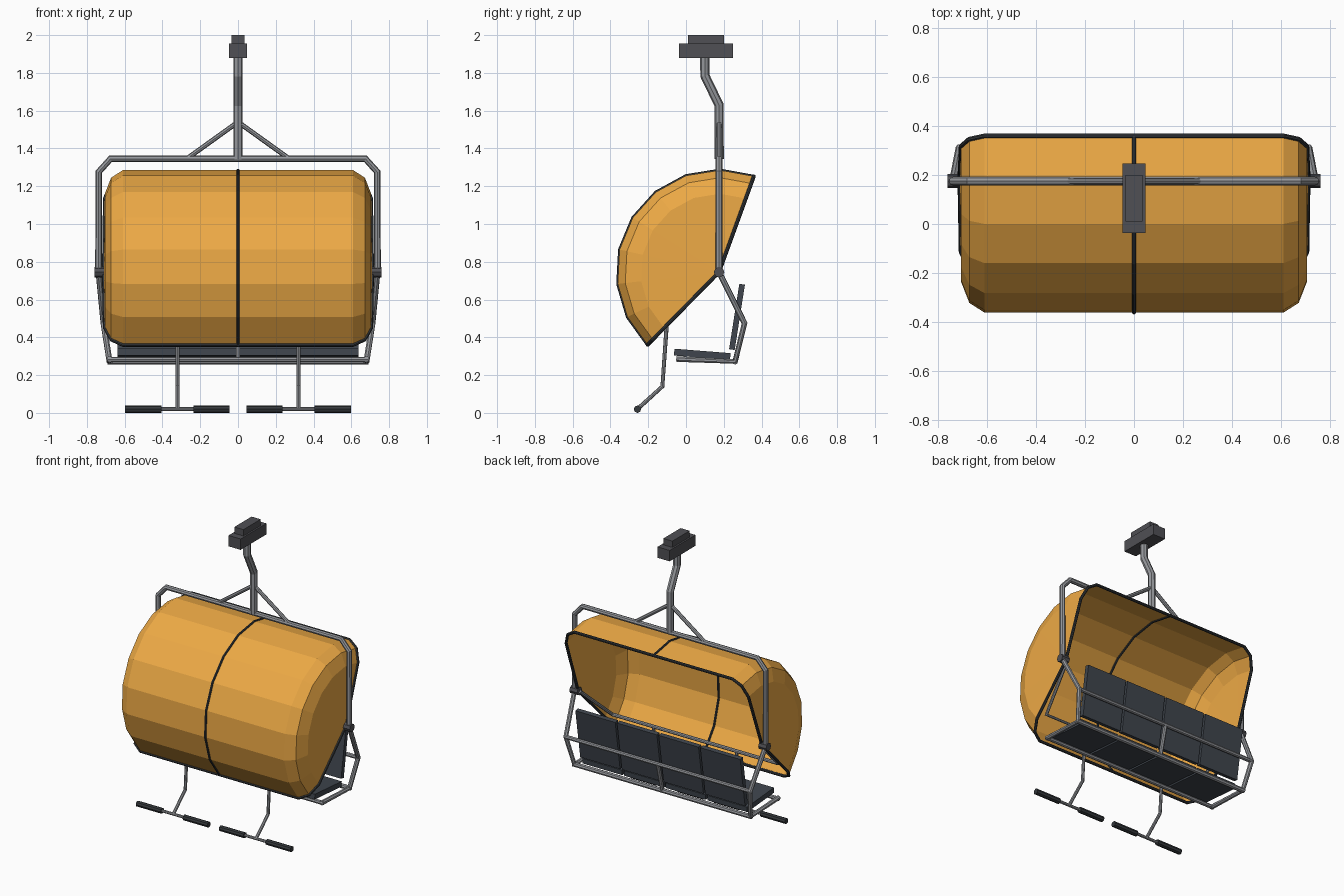
import bpy, bmesh, math
from mathutils import Matrix, Vector

if "Cube" in bpy.data.objects:
    bpy.data.objects.remove(bpy.data.objects["Cube"])


def material(name, r, g, b):
    m = bpy.data.materials.new(name)
    m.diffuse_color = (r, g, b, 1)
    m.use_nodes = True
    m.node_tree.nodes["Principled BSDF"].inputs["Base Color"].default_value = m.diffuse_color
    return m


STEEL = material("steel", 0.30, 0.31, 0.33)
DARK = material("dark_metal", 0.08, 0.08, 0.09)
RIM = material("rubber_trim", 0.035, 0.04, 0.045)
PAD = material("cushion", 0.05, 0.06, 0.075)
ORANGE = material("orange_shell", 0.85, 0.40, 0.06)


def mesh_object(name, bm, mat):
    bmesh.ops.recalc_face_normals(bm, faces=bm.faces)
    me = bpy.data.meshes.new(name)
    bm.to_mesh(me)
    bm.free()
    me.materials.append(mat)
    ob = bpy.data.objects.new(name, me)
    bpy.context.collection.objects.link(ob)
    return ob


def box(name, centre, size, mat, tilt=0.0):
    bm = bmesh.new()
    m = (Matrix.Translation(centre) @ Matrix.Rotation(math.radians(tilt), 4, 'X')
         @ Matrix.Diagonal((*size, 1)))
    bmesh.ops.create_cube(bm, size=1, matrix=m)
    return mesh_object(name, bm, mat)


def tube(name, points, radius, mat=STEEL):
    """Eight-sided tube swept along a polyline."""
    cu = bpy.data.curves.new(name, 'CURVE')
    cu.dimensions = '3D'
    cu.bevel_depth = radius
    cu.bevel_resolution = 2
    cu.use_fill_caps = True
    sp = cu.splines.new('POLY')
    sp.points.add(len(points) - 1)
    for p, co in zip(sp.points, points):
        p.co = (*co, 1)
    tmp = bpy.data.objects.new(name, cu)
    bpy.context.collection.objects.link(tmp)
    bpy.context.view_layer.update()
    dg = bpy.context.evaluated_depsgraph_get()
    me = bpy.data.meshes.new_from_object(tmp.evaluated_get(dg))
    bpy.data.objects.remove(tmp)
    me.materials.clear()
    me.materials.append(mat)
    for f in me.polygons:
        f.use_smooth = False
        f.material_index = 0
    ob = bpy.data.objects.new(name, me)
    bpy.context.collection.objects.link(ob)
    return ob


def mirrored(points):
    """Path from the right side continued across to the left side."""
    return points + [(-x, y, z) for x, y, z in reversed(points)]


# Cable grip and hanger
box("grip_body", (0, 0.105, 1.918), (0.094, 0.285, 0.076), DARK)
box("grip_cap", (0, 0.105, 1.978), (0.07, 0.19, 0.044), DARK)
tube("hanger_arm", [(0, 0.10, 1.89), (0, 0.10, 1.785), (0, 0.175, 1.63), (0, 0.175, 1.345)], 0.025)
for s, side in ((1, "right"), (-1, "left")):
    tube(f"hanger_brace_{side}", [(0, 0.175, 1.54), (s * 0.265, 0.175, 1.35)], 0.013)

# Upper hoop
PIV = (0.175, 0.745)
tube("upper_frame", mirrored([(0.738, *PIV), (0.738, 0.175, 1.275), (0.675, 0.175, 1.345)]), 0.018)

# Pivots and lower side frames
for s, side in ((1, "right"), (-1, "left")):
    tube(f"pivot_{side}", [(s * 0.70, *PIV), (s * 0.76, *PIV)], 0.028, DARK)
    tube(f"seat_side_frame_{side}", [(s * 0.738, *PIV), (s * 0.712, 0.31, 0.475),
         (s * 0.68, 0.26, 0.272), (s * 0.68, -0.05, 0.285)], 0.016)
tube("backrest_bar", [(-0.712, 0.31, 0.475), (0.712, 0.31, 0.475)], 0.014)
tube("seat_rear_bar", [(-0.69, 0.26, 0.272), (0.69, 0.26, 0.272)], 0.016)
tube("seat_front_bar", [(-0.69, -0.04, 0.283), (0.69, -0.04, 0.283)], 0.014)
tube("backrest_post", [(0, 0.26, 0.272), (0, 0.31, 0.475)], 0.014)

# Four seats
for i in range(4):
    x = (i - 1.5) * 0.322
    box(f"seat_{i + 1}", (x, 0.086, 0.31), (0.308, 0.298, 0.036), PAD, -4.5)
    box(f"backrest_{i + 1}", (x, 0.27, 0.508), (0.308, 0.03, 0.35), PAD, -8.9)

# Lap bar with footrests
tube("lap_bar", mirrored([(0.70, *PIV), (0.64, -0.10, 0.495)]), 0.012)
for s, side in ((1, "right"), (-1, "left")):
    tube(f"footrest_post_{side}", [(s * 0.32, -0.10, 0.495), (s * 0.32, -0.125, 0.14),
         (s * 0.32, -0.257, 0.02)], 0.011)
    tube(f"footrest_bar_{side}", [(s * 0.06, -0.257, 0.02), (s * 0.58, -0.257, 0.02)], 0.010)
    for k, (a, b) in enumerate(((0.045, 0.235), (0.405, 0.597))):
        tube(f"foot_pad_{side}_{k + 1}", [(s * a, -0.257, 0.0195), (s * b, -0.257, 0.0195)],
             0.0195, RIM)

# Bubble shell: side profile swept around the pivot
PROFILE = [(0.71, 0.0), (0.705, 0.415), (0.672, 0.50), (0.61, 0.54)]
SECTION = PROFILE + [(-x, r) for x, r in reversed(PROFILE)]
ANGLES = [math.radians(70 + 155.5 * i / 8) for i in range(9)]


def around(x, r, a):
    return Vector((x, PIV[0] + r * math.cos(a), PIV[1] + r * math.sin(a)))


bm = bmesh.new()
rows = [[bm.verts.new(around(x, r, a)) for x, r in SECTION] for a in ANGLES]
for p, q in zip(rows, rows[1:]):
    for j in range(len(SECTION) - 1):
        bm.faces.new((p[j], p[j + 1], q[j + 1], q[j]))
bmesh.ops.remove_doubles(bm, verts=bm.verts, dist=1e-5)
mesh_object("bubble_shell", bm, ORANGE)

# Bubble trim and centre rib
tube("bubble_rim_upper", [around(x, r, ANGLES[0]) for x, r in SECTION], 0.010, RIM)
tube("bubble_rim_lower", [around(x, r, ANGLES[-1]) for x, r in SECTION], 0.010, RIM)
tube("bubble_centre_rib", [around(0, 0.54, a) for a in ANGLES], 0.008, RIM)
